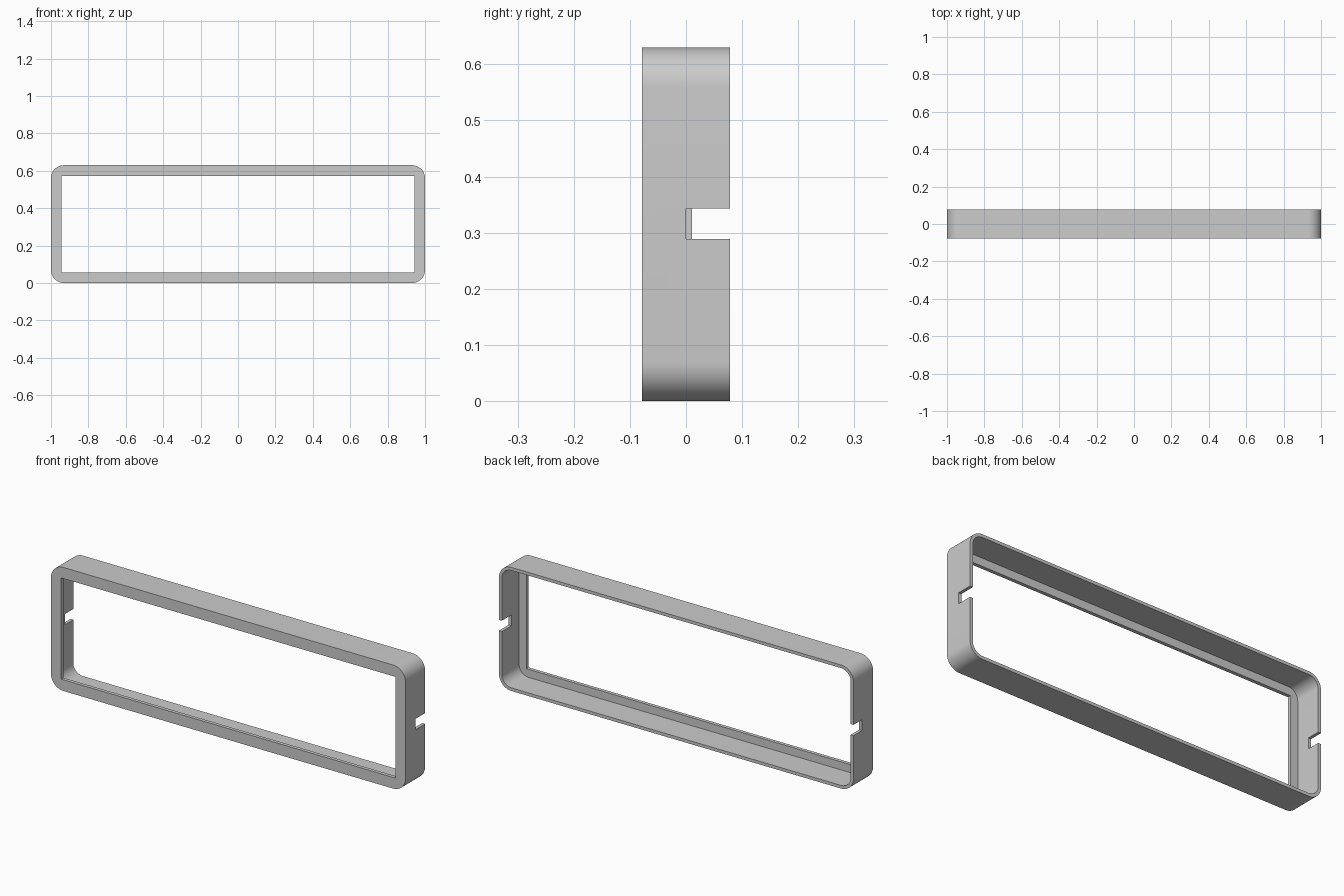
import bpy, bmesh
from math import sin, cos, pi

if "Cube" in bpy.data.objects:
    bpy.data.objects.remove(bpy.data.objects["Cube"])

HEIGHT, DEPTH = 0.63, 0.157
MID = HEIGHT / 2
FRONT, BACK = -DEPTH / 2, DEPTH / 2
WALL, LIP, RADIUS = 0.016, 0.018, 0.07

grey = bpy.data.materials.new("plain grey")
grey.use_nodes = True
colour = (0.6, 0.6, 0.6, 1)
grey.diffuse_color = colour
grey.node_tree.nodes["Principled BSDF"].inputs["Base Color"].default_value = colour


def block(name, x, z, half_x, half_z, y0, y1, radius=0, steps=12):
    """Rectangle in x and z, optionally rounded, extruded along y."""
    bm = bmesh.new()
    points = []
    for i, (sx, sz) in enumerate([(1, 1), (-1, 1), (-1, -1), (1, -1)]):
        cx, cz = x + sx * (half_x - radius), z + sz * (half_z - radius)
        for k in range(steps + 1 if radius else 1):
            a = (i + k / steps) * pi / 2
            points.append((cx + radius * cos(a), y0, cz + radius * sin(a)))
    face = bm.faces.new([bm.verts.new(p) for p in points])
    new = bmesh.ops.extrude_face_region(bm, geom=[face])["geom"]
    moved = [g for g in new if isinstance(g, bmesh.types.BMVert)]
    bmesh.ops.translate(bm, verts=moved, vec=(0, y1 - y0, 0))
    bmesh.ops.recalc_face_normals(bm, faces=bm.faces)
    mesh = bpy.data.meshes.new(name)
    bm.to_mesh(mesh)
    bm.free()
    mesh.materials.append(grey)
    obj = bpy.data.objects.new(name, mesh)
    bpy.context.collection.objects.link(obj)
    return obj


# Rounded outer body
frame = block("bezel_frame", 0, MID, 1, MID, FRONT, BACK, RADIUS)

# Rear pocket, square front opening and a notch in each end wall
cutters = [
    block("pocket_cutter", 0, MID, 1 - WALL, MID - WALL, FRONT + LIP, BACK + 0.1, RADIUS - WALL),
    block("opening_cutter", 0, MID, 0.943, MID - 0.057, FRONT - 0.1, BACK),
    block("left_notch_cutter", 1, MID + 0.001, 0.05, 0.0275, 0, BACK + 0.1),
    block("right_notch_cutter", -1, MID + 0.001, 0.05, 0.0275, 0.011, BACK + 0.1),
]
bpy.ops.object.select_all(action="DESELECT")
bpy.context.view_layer.objects.active = frame
frame.select_set(True)
for cutter in cutters:
    cutter.hide_render = True
    mod = frame.modifiers.new(cutter.name, "BOOLEAN")
    mod.operation, mod.solver, mod.object = "DIFFERENCE", "EXACT", cutter
    bpy.ops.object.modifier_apply(modifier=mod.name)
    bpy.data.objects.remove(cutter)

bpy.ops.object.shade_smooth_by_angle(angle=pi / 6)
